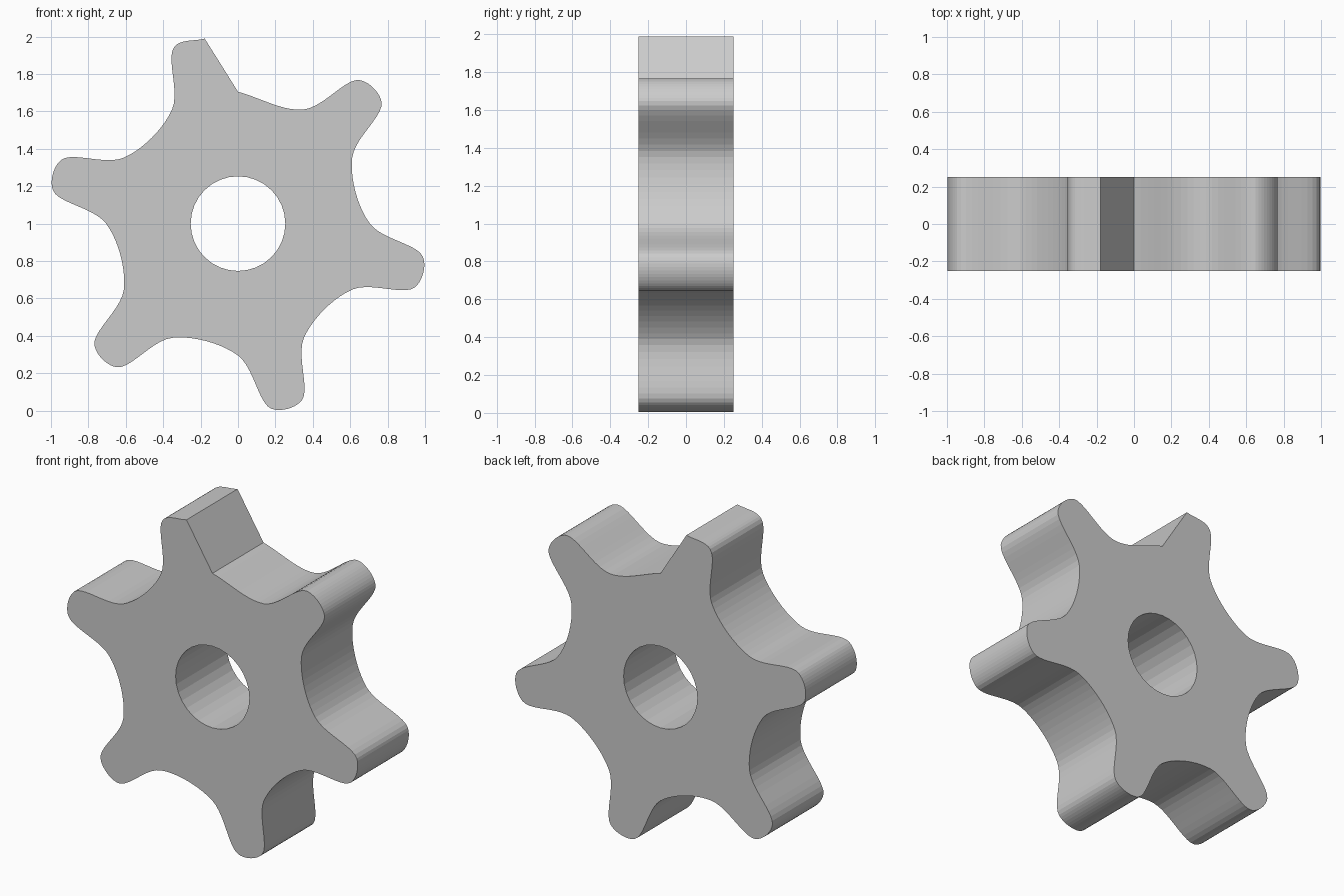
import bpy
from math import sin, cos, radians, pi
from mathutils import Vector

if "Cube" in bpy.data.objects:
    bpy.data.objects.remove(bpy.data.objects["Cube"])

TEETH, ROOT_R, TIP_R = 6, 0.705, 1.005
DEPTH, BORE_R, CENTRE_Z = 0.5, 0.253, 1.0
STEPS = 10


def polar(r, deg):
    return Vector((r * cos(radians(deg)), r * sin(radians(deg))))


def spline_segment(p0, p1, p2, p3):
    """Centripetal Catmull-Rom points from p1 up to (not including) p2."""
    a, b, c = [(v - u).length ** 0.5 for u, v in ((p0, p1), (p1, p2), (p2, p3))]
    m1 = ((p1 - p0) / a - (p2 - p0) / (a + b) + (p2 - p1) / b) * b
    m2 = ((p2 - p1) / b - (p3 - p1) / (b + c) + (p3 - p2) / c) * b
    pts = []
    for i in range(STEPS):
        t = i / STEPS
        pts.append(p1 * (2 * t**3 - 3 * t**2 + 1) + m1 * (t**3 - 2 * t**2 + t)
                   + p2 * (3 * t**2 - 2 * t**3) + m2 * (t**3 - t**2))
    return pts


# Control points: valley start, valley end, two tip corners, going clockwise
ctrl = []
for k in range(TEETH):
    a = 90 - k * 360 / TEETH
    ctrl += [polar(ROOT_R, a), polar(ROOT_R, a - 30),
             polar(TIP_R, a - 40.2), polar(TIP_R, a - 49.8)]

# Open spline: the last flank closes with a straight line
ext = [2 * ctrl[0] - ctrl[1]] + ctrl + [2 * ctrl[-1] - ctrl[-2]]
outline = []
for i in range(len(ctrl) - 1):
    outline += spline_segment(*ext[i:i + 4])
outline.append(ctrl[-1])

bore = [Vector((BORE_R * cos(2 * pi * i / 32), BORE_R * sin(2 * pi * i / 32)))
        for i in range(32)]

# Filled, extruded gear with a round bore
curve = bpy.data.curves.new("gear_wheel", 'CURVE')
curve.dimensions = '2D'
curve.fill_mode = 'BOTH'
curve.extrude = DEPTH / 2
for loop in (outline, bore):
    s = curve.splines.new('POLY')
    s.points.add(len(loop) - 1)
    for p, co in zip(s.points, loop):
        p.co = (co.x, co.y, 0, 1)
    s.use_cyclic_u = True

gear = bpy.data.objects.new("gear_wheel", curve)
bpy.context.collection.objects.link(gear)
gear.rotation_euler = (pi / 2, 0, 0)
gear.location = (0, 0, CENTRE_Z)
bpy.context.view_layer.objects.active = gear
gear.select_set(True)
bpy.ops.object.convert(target='MESH')
bpy.ops.object.transform_apply(location=True, rotation=True, scale=True)

# Weld caps to walls and keep flat faces
bpy.ops.object.mode_set(mode='EDIT')
bpy.ops.mesh.select_all(action='SELECT')
bpy.ops.mesh.remove_doubles(threshold=0.0001)
bpy.ops.mesh.normals_make_consistent(inside=False)
bpy.ops.object.mode_set(mode='OBJECT')
bpy.ops.object.shade_flat()
